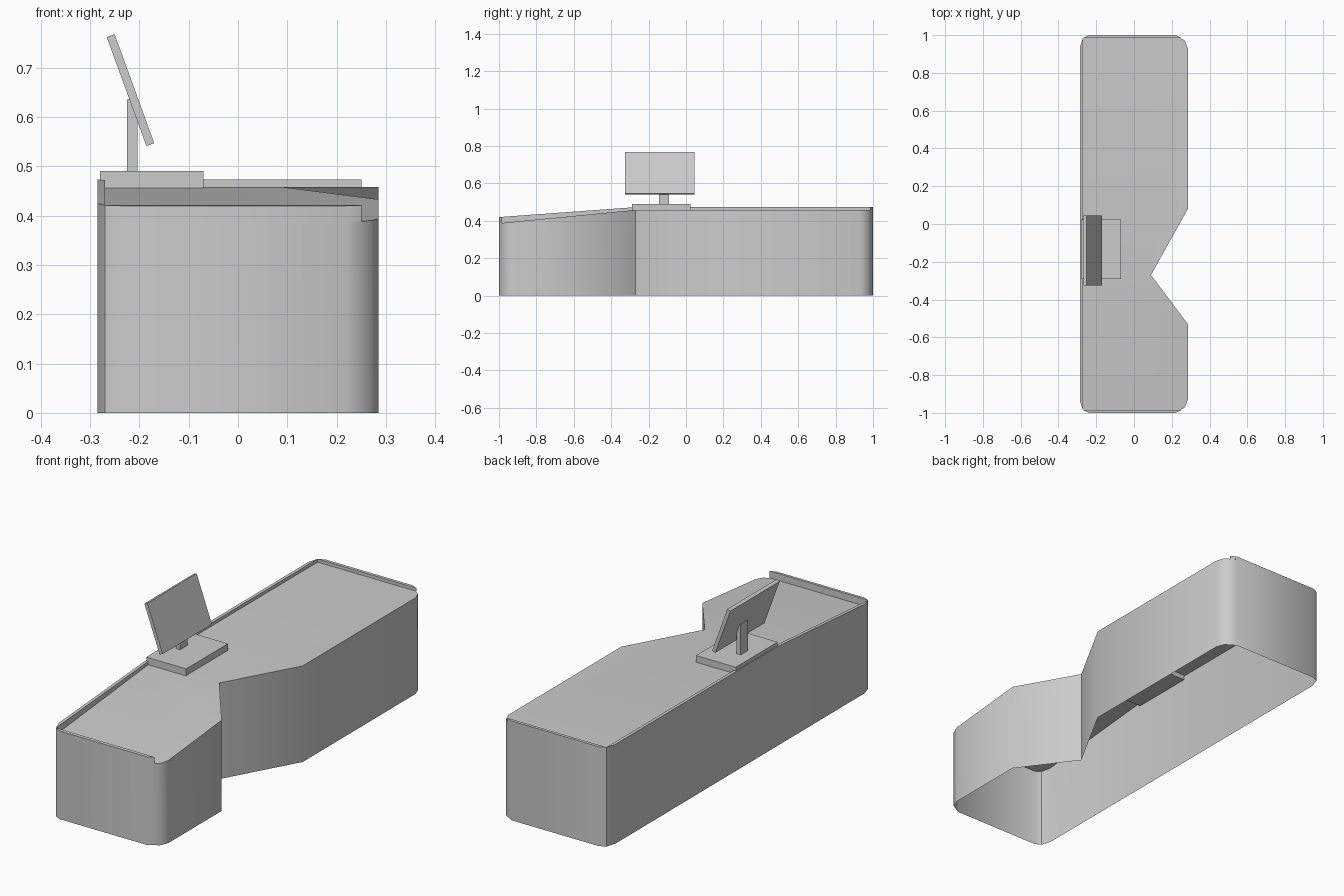
import bpy, bmesh, math
from mathutils import Vector

cube = bpy.data.objects.get("Cube")
if cube:
    bpy.data.objects.remove(cube, do_unlink=True)

grey = bpy.data.materials.new("light_grey")
grey.use_nodes = True
colour = (0.6, 0.6, 0.6, 1)
grey.diffuse_color = colour
grey.node_tree.nodes["Principled BSDF"].inputs["Base Color"].default_value = colour

BEND = -0.27  # where the worktop starts sloping down to the front


def sloped(high, low):
    """Height that is level behind the bend and falls to low at the front."""
    return lambda y: high - (high - low) * max(0, BEND - y) / (1 + BEND)


worktop_z = sloped(0.458, 0.387)
rim_z = sloped(0.473, 0.42)


def finish(name, bm, smooth=True):
    bmesh.ops.recalc_face_normals(bm, faces=bm.faces)
    mesh = bpy.data.meshes.new(name)
    bm.to_mesh(mesh)
    bm.free()
    mesh.materials.append(grey)
    obj = bpy.data.objects.new(name, mesh)
    bpy.context.collection.objects.link(obj)
    if smooth:
        bpy.ops.object.select_all(action="DESELECT")
        obj.select_set(True)
        bpy.context.view_layer.objects.active = obj
        bpy.ops.object.shade_smooth_by_angle(angle=math.radians(40))
    return obj


def prism(name, outline, bottom, top):
    """Open-bottomed prism between two height functions of y."""
    bm = bmesh.new()
    base = bm.faces.new([bm.verts.new((x, y, 0)) for x, y in outline])
    ext = bmesh.ops.extrude_face_region(bm, geom=[base])["geom"]
    for v in ext:
        if isinstance(v, bmesh.types.BMVert):
            v.co.z = 1
    bmesh.ops.recalc_face_normals(bm, faces=bm.faces)
    low = [f for f in bm.faces if all(v.co.z < 0.5 for v in f.verts)]
    bmesh.ops.delete(bm, geom=low, context="FACES_ONLY")
    bmesh.ops.bisect_plane(bm, geom=bm.verts[:] + bm.edges[:] + bm.faces[:],
                           dist=1e-5, plane_co=(0, BEND, 0), plane_no=(0, 1, 0))
    for v in bm.verts:
        v.co.z = top(v.co.y) if v.co.z > 0.5 else bottom(v.co.y)
    return finish(name, bm)


def box(name, low, high, tilt=0):
    """Box between two corners, turned about its own y axis."""
    low, high = Vector(low), Vector(high)
    bm = bmesh.new()
    bmesh.ops.create_cube(bm, size=1)
    bmesh.ops.scale(bm, vec=high - low, verts=bm.verts)
    obj = finish(name, bm, smooth=False)
    obj.location = (low + high) / 2
    obj.rotation_euler.y = tilt
    return obj


# Counter shell with a V-shaped notch on one long side
right_end = [(0.285, 0.93), (0.27, 0.97), (0.22, 1)]
left_end = [(-0.24, 1), (-0.27, 0.985), (-0.285, 0.94)]
back_end = right_end + left_end
front_end = [(x, -y) for x, y in reversed(back_end)]
notch = [(0.285, -0.53), (0.09, BEND), (0.285, 0.08)]
prism("counter", back_end + front_end + notch, lambda y: 0, worktop_z)

# Raised rims along both ends and the straight long side
for name, s in (("back_rim", 1), ("front_rim", -1)):
    prism(name, [(0.25, s * 0.985), (0.22, s), (-0.24, s), (-0.27, s * 0.985)],
          worktop_z, rim_z)
prism("side_rim", [(-0.27, 0.985), (-0.285, 0.94), (-0.285, -0.94), (-0.27, -0.985)],
      worktop_z, rim_z)

# Tilted screen on its stand
box("screen_base", (-0.28, -0.29, 0.435), (-0.07, 0.025, 0.49))
box("screen_post", (-0.225, -0.145, 0.49), (-0.204, -0.09, 0.635))
box("screen", (-0.2265, -0.325, 0.537), (-0.2095, 0.046, 0.772), math.radians(-20))
